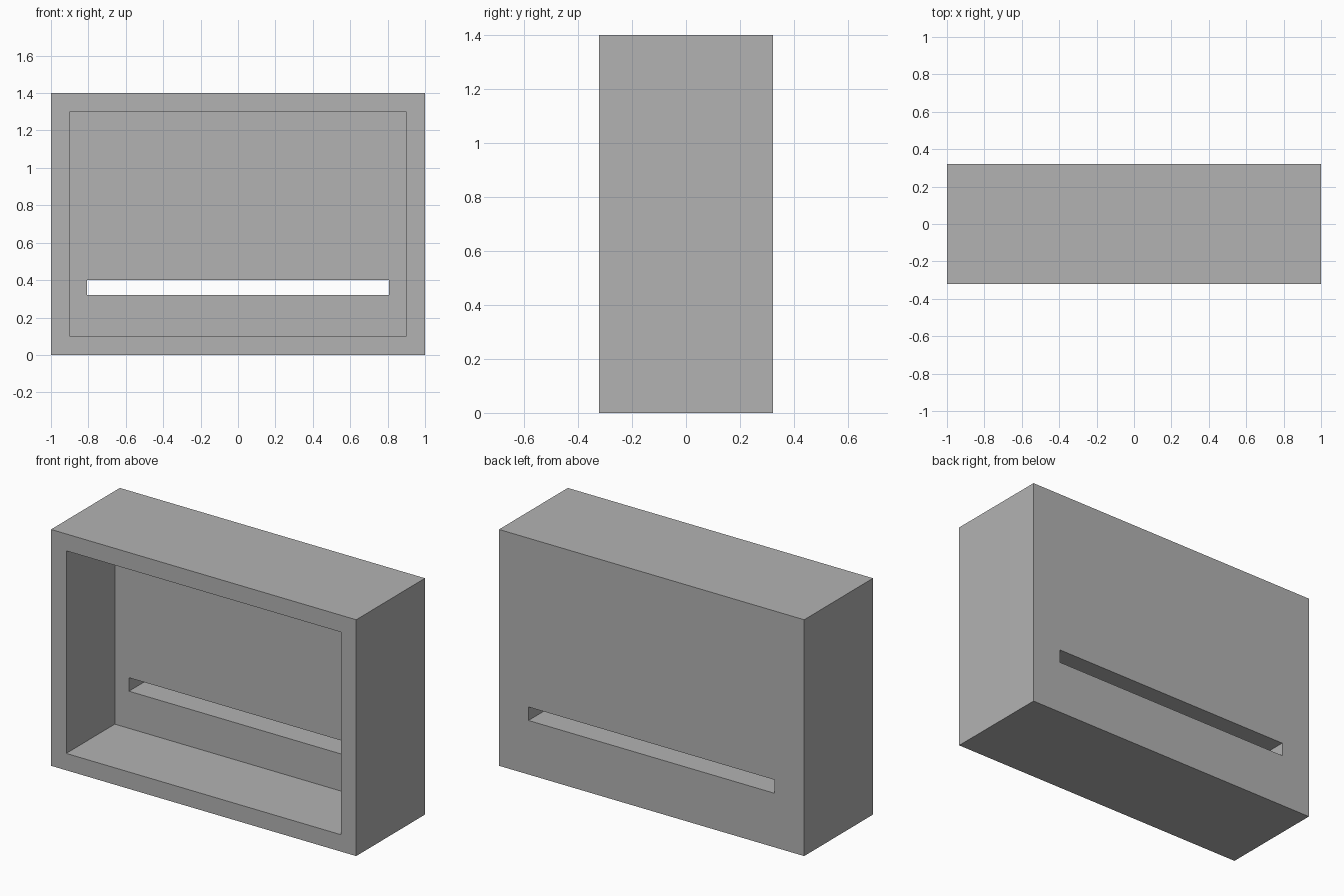
import bpy

cube = bpy.data.objects.get("Cube")
if cube:
    bpy.data.objects.remove(cube, do_unlink=True)

HALF_DEPTH = 0.322
BACK_WALL = 0.19

# Plain grey finish
grey = bpy.data.materials.new("plain_grey")
grey.use_nodes = True
colour = (0.45, 0.45, 0.45, 1)
grey.diffuse_color = colour
grey.node_tree.nodes["Principled BSDF"].inputs["Base Color"].default_value = colour


def box(name, low, high):
    """Axis-aligned box between two corners."""
    centre = [(a + b) / 2 for a, b in zip(low, high)]
    bpy.ops.mesh.primitive_cube_add(size=1, location=centre)
    obj = bpy.context.object
    obj.name = name
    obj.scale = [b - a for a, b in zip(low, high)]
    bpy.ops.object.transform_apply(location=True, rotation=False, scale=True)
    obj.data.materials.append(grey)
    return obj


def cut(target, cutter):
    """Subtract the cutter from the target, then discard it."""
    cutter.hide_render = True
    mod = target.modifiers.new(cutter.name, 'BOOLEAN')
    mod.operation = 'DIFFERENCE'
    mod.solver = 'EXACT'
    mod.object = cutter
    bpy.context.view_layer.objects.active = target
    bpy.ops.object.modifier_apply(modifier=mod.name)
    bpy.data.objects.remove(cutter, do_unlink=True)


# Housing with an open front and a slot through the back wall
housing = box("housing", (-1, -HALF_DEPTH, 0), (1, HALF_DEPTH, 1.4))
cut(housing, box("cavity_cutter", (-0.9, -1, 0.1), (0.9, HALF_DEPTH - BACK_WALL, 1.3)))
cut(housing, box("slot_cutter", (-0.807, 0, 0.32), (0.807, 1, 0.4)))
